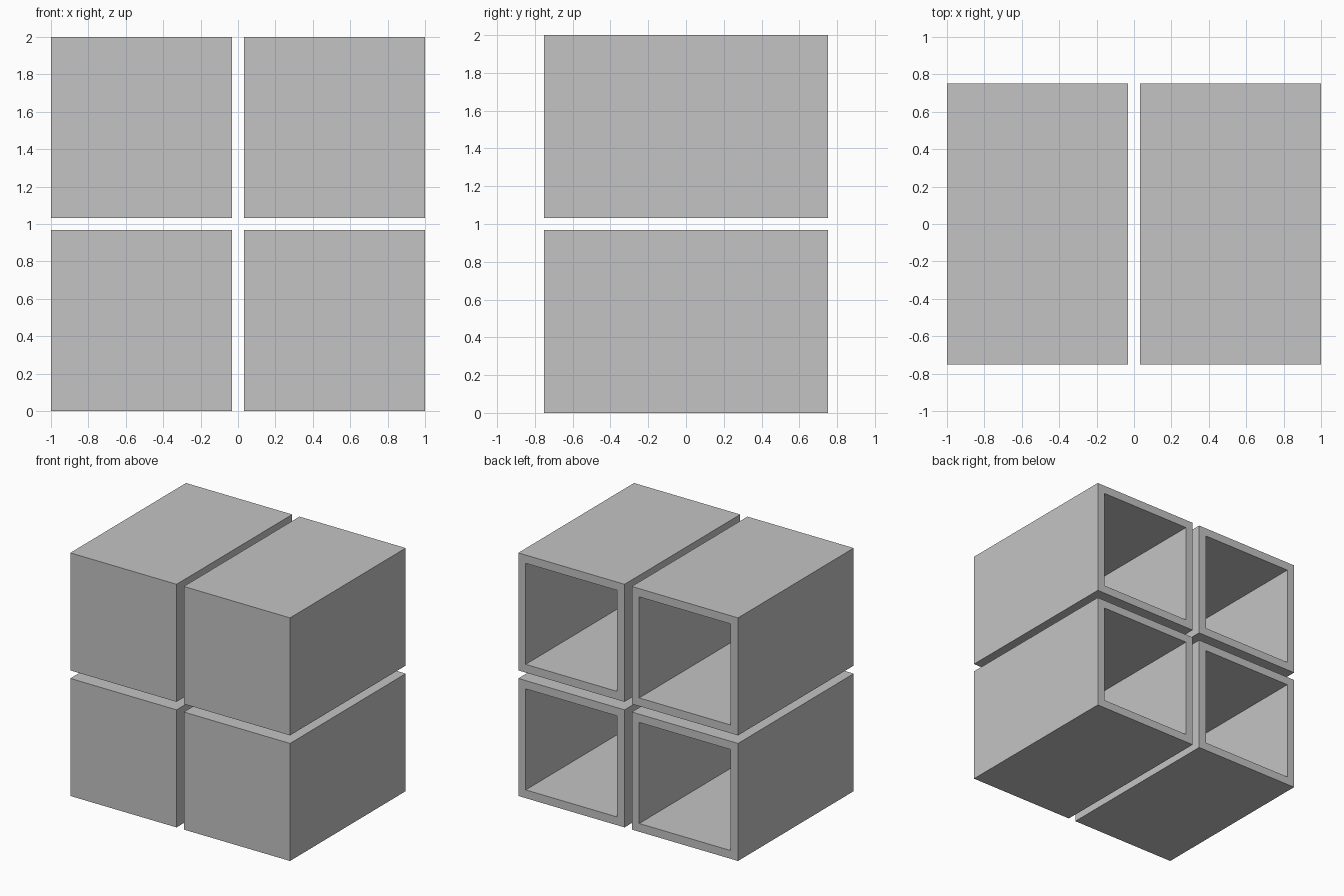
import bpy
import bmesh
from mathutils import Vector

cube = bpy.data.objects.get("Cube")
if cube:
    bpy.data.objects.remove(cube, do_unlink=True)

SIZE = 0.967     # outer width and height of one box
DEPTH = 1.504    # front to back
WALL = 0.096     # wall thickness
PITCH = 2 - SIZE # centre distance between neighbouring boxes

grey = bpy.data.materials.new("plain_grey")
grey.use_nodes = True
colour = (0.55, 0.55, 0.55, 1)
grey.diffuse_color = colour
grey.node_tree.nodes["Principled BSDF"].inputs["Base Color"].default_value = colour


def open_box(name, x, z):
    """Box with a closed front and a recess sunk in from the back."""
    bm = bmesh.new()
    bmesh.ops.create_cube(bm, size=1)
    bmesh.ops.scale(bm, vec=(SIZE, DEPTH, SIZE), verts=bm.verts)
    bm.normal_update()
    back = max(bm.faces, key=lambda f: f.normal.y)

    # Rim around the opening, then the recess itself
    bmesh.ops.inset_region(bm, faces=[back], thickness=WALL)
    hole = bmesh.ops.extrude_discrete_faces(bm, faces=[back])["faces"][0]
    bmesh.ops.translate(bm, vec=Vector((0, WALL - DEPTH, 0)), verts=hole.verts)
    bmesh.ops.recalc_face_normals(bm, faces=bm.faces)

    mesh = bpy.data.meshes.new(name)
    bm.to_mesh(mesh)
    bm.free()
    mesh.materials.append(grey)
    box = bpy.data.objects.new(name, mesh)
    box.location = (x, 0, z)
    bpy.context.collection.objects.link(box)


# Two by two stack of boxes
for level, z in (("lower", SIZE / 2), ("upper", SIZE / 2 + PITCH)):
    for side, sign in (("left", 1), ("right", -1)):
        open_box(f"{level}_{side}_box", sign * PITCH / 2, z)
